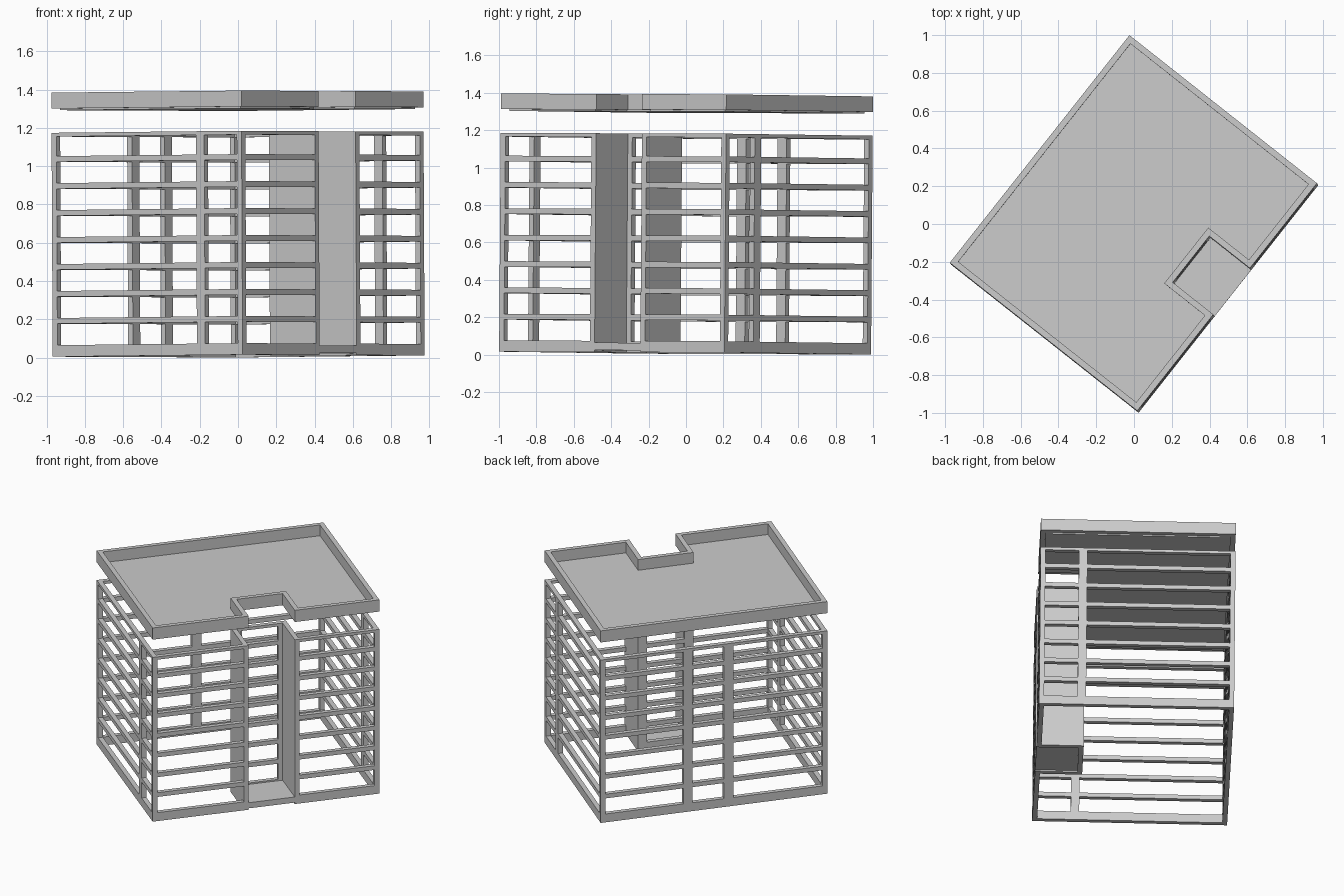
import bpy, bmesh
from math import radians
from mathutils import Matrix, Vector

if "Cube" in bpy.data.objects:
    bpy.data.objects.remove(bpy.data.objects["Cube"])

# Plan sizes: length, width, wall thickness, recess start / end / depth
L, W, T = 1.535, 1.265, 0.032
N0, N1, ND = 0.65, 0.962, 0.274

# Plan frame -> world: turned on site with a very slight lean
PLACE = (Matrix.Translation((0.0035, -0.005, 0.0078))
         @ Matrix.Rotation(-0.0075, 4, 'X') @ Matrix.Rotation(-0.005, 4, 'Y')
         @ Matrix.Rotation(radians(51.7), 4, 'Z')
         @ Matrix.Translation((-L / 2, -W / 2, 0)))


def outline(t):
    """Building footprint moved inward by t."""
    return [(t, t), (N0 - t, t), (N0 - t, ND + t), (N1 + t, ND + t),
            (N1 + t, t), (L - t, t), (L - t, W - t), (t, W - t)]


def finish(name, bm):
    bmesh.ops.recalc_face_normals(bm, faces=bm.faces)
    bm.transform(PLACE)
    me = bpy.data.meshes.new(name)
    bm.to_mesh(me)
    bm.free()
    ob = bpy.data.objects.new(name, me)
    bpy.context.collection.objects.link(ob)
    return ob


def prism(name, pts, z0, z1):
    bm = bmesh.new()
    lo = [bm.verts.new((x, y, z0)) for x, y in pts]
    hi = [bm.verts.new((x, y, z1)) for x, y in pts]
    bm.faces.new(lo[::-1])
    bm.faces.new(hi)
    for i in range(len(pts)):
        j = (i + 1) % len(pts)
        bm.faces.new((lo[i], lo[j], hi[j], hi[i]))
    return finish(name, bm)


def ring(name, z0, z1):
    """Hollow band following the footprint."""
    bm = bmesh.new()
    loops = [[bm.verts.new((x, y, z)) for x, y in outline(t)]
             for t, z in ((0, z0), (0, z1), (T, z1), (T, z0))]
    for k in range(4):
        a, b = loops[k], loops[(k + 1) % 4]
        for i in range(8):
            j = (i + 1) % 8
            bm.faces.new((a[i], a[j], b[j], b[i]))
    return finish(name, bm)


def box(name, x0, x1, y0, y1, z0, z1):
    return prism(name, [(x0, y0), (x1, y0), (x1, y1), (x0, y1)], z0, z1)


BASE, TOP = 0.06, 1.17

# Plinth, floor bands and top rail
ring("plinth", 0, BASE)
for k in range(7):
    z = 0.187 + 0.141 * k
    ring(f"floor_band_{k + 1}", z - 0.015, z + 0.015)
ring("top_rail", TOP - 0.02, TOP)

# Corner posts
for x in (0, L - T):
    for y in (0, W - T):
        box("corner_post", x, x + T, y, y + T, BASE, TOP)

# Intermediate posts on the two ends and the long rear side
for x in (0, L - T):
    box("end_post", x, x + T, ND - 0.025, ND + 0.03, BASE, TOP)
for x in (N0 + 0.018, N1 - 0.018):
    box("rear_post", x - 0.031, x + 0.031, W - T, W, BASE, TOP)

# Recess: solid side walls, open back with edge posts, and its floor
box("recess_wall_left", N0 - T, N0, 0, ND + T, 0, TOP)
box("recess_wall_right", N1, N1 + T, 0, ND + T, 0, TOP)
for x in (N0, N1 - 0.03):
    box("recess_post", x, x + 0.03, ND, ND + T, BASE, TOP)
box("recess_floor", N0, N1, 0, ND, 0.01, 0.05)

# Floating roof: parapet and thin deck
ring("roof_parapet", 1.297, 1.38)
prism("roof_deck", outline(T), 1.288, 1.303)
